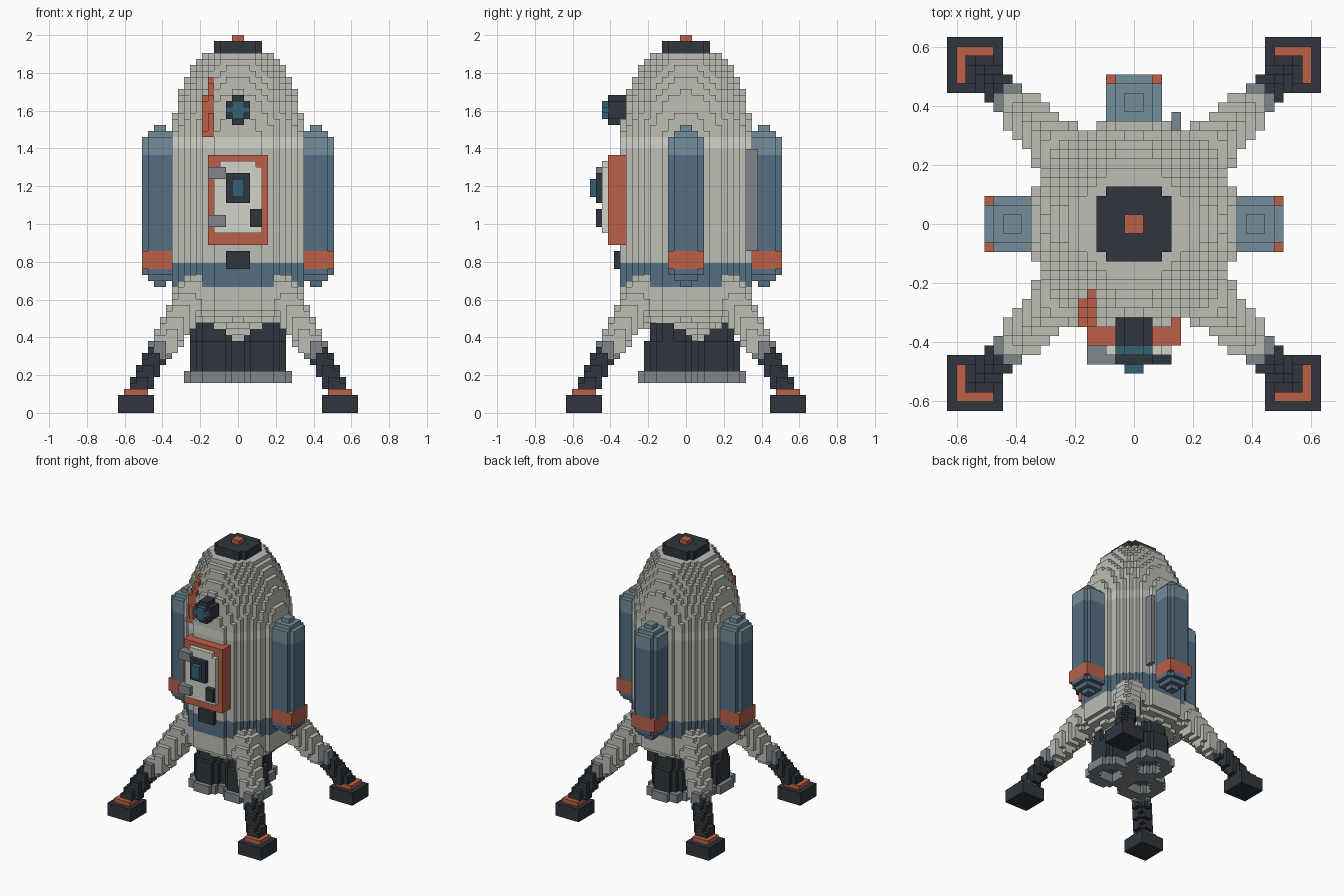
import bpy, math
from mathutils import Vector

if "Cube" in bpy.data.objects:
    bpy.data.objects.remove(bpy.data.objects["Cube"])

V = 2 / 63            # voxel size; all part sizes below are in voxels
grid = {}             # voxel -> part name (later parts replace earlier ones)
colours = {}

HULL, CREAM = (187, 189, 179), (210, 209, 200)
BLUE, PALE, GLASS = (86, 110, 130), (114, 140, 152), (57, 97, 117)
DARK, RED, GREY = (50, 57, 64), (186, 96, 74), (126, 133, 138)


def part(name, colour, lo, hi, inside=lambda x, y, z: True):
    """Fill every voxel of the box lo..hi whose centre passes the test."""
    colours[name] = colour
    for i in range(lo[0], hi[0]):
        for j in range(lo[1], hi[1]):
            for k in range(lo[2], hi[2]):
                if inside(i + .5, j + .5, k + .5):
                    grid[i, j, k] = name


def disc(cx, cy, r, hole=0):
    return lambda x, y, z: hole <= math.hypot(x - cx, y - cy) <= r


def capsule(a, b, ra, rb):
    """Tapered limb, mirrored to all four corners."""
    a, b = Vector(a), Vector(b)
    d = b - a

    def test(x, y, z):
        p = Vector((abs(x), abs(y), z))
        t = min(1, max(0, (p - a).dot(d) / d.length_squared))
        return (p - a - d * t).length <= ra + (rb - ra) * t
    return test


def hull_radius(z):
    if z < 17:
        return 3.2 + (z - 12.5) * 1.8
    return 11.3 * math.sqrt(1 - (max(0, z - 43) / 19.7) ** 2)


def in_hull(x, y, z, grow=0):
    return math.hypot(x, y) <= hull_radius(z) + grow


# Three engine bells with flared rims
for n, (cx, cy) in enumerate([(-4.2, -2.8), (4.2, -2.8), (0, 5)]):
    part(f"engine_bell_{n}", DARK, (-10, -10, 7), (10, 11, 16),
         lambda x, y, z: math.hypot(x - cx, y - cy) <= (4.1 if z < 12 else 3.4)
         and not (z < 10 and math.hypot(x - cx, y - cy) < 2.6))
for n, (cx, cy) in enumerate([(-4.2, -2.8), (4.2, -2.8), (0, 5)]):
    part(f"engine_rim_{n}", GREY, (-10, -10, 5), (10, 11, 7), disc(cx, cy, 5, 2.6))

# Hull with its bands, cap and beacon
part("hull", HULL, (-12, -12, 12), (12, 12, 60), in_hull)
part("lower_band", BLUE, (-12, -12, 21), (12, 12, 25), in_hull)
part("upper_band", CREAM, (-12, -12, 44), (12, 12, 46), in_hull)
part("nose_cap", DARK, (-4, -4, 60), (4, 4, 62), disc(0, 0, 4.4))
part("nose_beacon", RED, (-1, -1, 62), (1, 1, 63))
part("hull_stripe", RED, (-6, -12, 46), (-4, 0, 56),
     lambda x, y, z: in_hull(x, y, z, .8) and not in_hull(x, y, z, -1)
     and (z < 53 or x > -5))

# Landing legs and feet
part("leg_strut", DARK, (-20, -20, 3), (20, 20, 14),
     capsule((13, 13, 11), (16.7, 16.7, 3.5), 1.8, 1.7))
part("leg_collar", GREY, (-16, -16, 9), (16, 16, 13),
     capsule((12.3, 12.3, 11.3), (13, 13, 10.5), 2, 2))
part("leg_sleeve", HULL, (-17, -17, 8), (17, 17, 24),
     capsule((7.2, 7.2, 20), (12.2, 12.2, 11.3), 3.1, 2.3))
for sx in (0, 1):
    for sy in (0, 1):
        x, y = (-20, 14)[sx], (-20, 14)[sy]
        part(f"foot_{sx}{sy}", DARK, (x, y, 0), (x + 6, y + 6, 3))
        part(f"foot_plate_{sx}{sy}", RED, (x + 1, y + 1, 3), (x + 5, y + 5, 4))

# Side and back tanks
for n, (cx, cy) in enumerate([(-13, 0), (13, 0), (0, 13)]):
    def layer(name, colour, z0, z1, r):
        part(f"tank_{name}_{n}", colour, (cx - 3, cy - 3, z0), (cx + 3, cy + 3, z1),
             disc(cx, cy, r))
    layer("nozzle_tip", BLUE, 21, 22, 1)
    layer("nozzle", BLUE, 22, 23, 2.2)
    layer("base", BLUE, 23, 24, 3)
    layer("collar", RED, 24, 27, 3.6)
    layer("body", BLUE, 27, 43, 3)
    layer("shoulder", PALE, 43, 46, 3)
    layer("top", PALE, 46, 47, 2.2)
    layer("tip", PALE, 47, 48, 1)

# Back conduit
part("conduit", GREY, (4, 9, 27), (5, 12, 44))

# Door with hinges, handle, window and step
part("door_frame", RED, (-5, -13, 28), (5, -9, 43))
part("door_panel", CREAM, (-4, -14, 30), (4, -12, 42),
     lambda x, y, z: not (abs(x) > 3 and z > 41))
for z in (31, 39):
    part("door_hinge", GREY, (-5, -15, z), (-2, -13, z + 2))
part("door_handle", DARK, (2, -15, 31), (4, -14, 34))
part("door_window_frame", DARK, (-2, -15, 35), (2, -14, 40))
part("door_window", GLASS, (-1, -16, 36), (1, -14, 39))
part("door_step", DARK, (-2, -12, 24), (2, -10, 27))

# Porthole
part("porthole_rim", DARK, (-2, -13, 48), (2, -9, 53),
     lambda x, y, z: math.hypot(x, z - 50.5) <= 2.3)
part("porthole_glass", GLASS, (-2, -14, 49), (2, -13, 52),
     lambda x, y, z: abs(x) < 1 or abs(z - 50.5) < .6)

# Turn the visible voxel faces of every part into an object
SIDES = []
for axis in range(3):
    for s in (0, 1):
        normal = [0, 0, 0]
        normal[axis] = 2 * s - 1
        ring = []
        for u, w in [(0, 0), (1, 0), (1, 1), (0, 1)][::2 * s - 1]:
            c = [0, 0, 0]
            c[axis], c[(axis + 1) % 3], c[(axis + 2) % 3] = s, u, w
            ring.append(c)
        SIDES.append((normal, ring))

materials = {}
for name, colour in colours.items():
    verts, faces = {}, []
    for (i, j, k), owner in grid.items():
        if owner != name:
            continue
        for (a, b, c), ring in SIDES:
            if (i + a, j + b, k + c) not in grid:
                faces.append([verts.setdefault((i + p, j + q, k + r), len(verts))
                              for p, q, r in ring])
    if not faces:
        continue
    mesh = bpy.data.meshes.new(name)
    mesh.from_pydata([Vector(p) * V for p in verts], [], faces)
    if colour not in materials:
        mat = bpy.data.materials.new(f"paint_{len(materials)}")
        mat.diffuse_color = [(c / 255) ** 2.2 for c in colour] + [1]
        mat.use_nodes = True
        mat.node_tree.nodes["Principled BSDF"].inputs["Base Color"].default_value = mat.diffuse_color
        materials[colour] = mat
    mesh.materials.append(materials[colour])
    bpy.context.collection.objects.link(bpy.data.objects.new(name, mesh))
